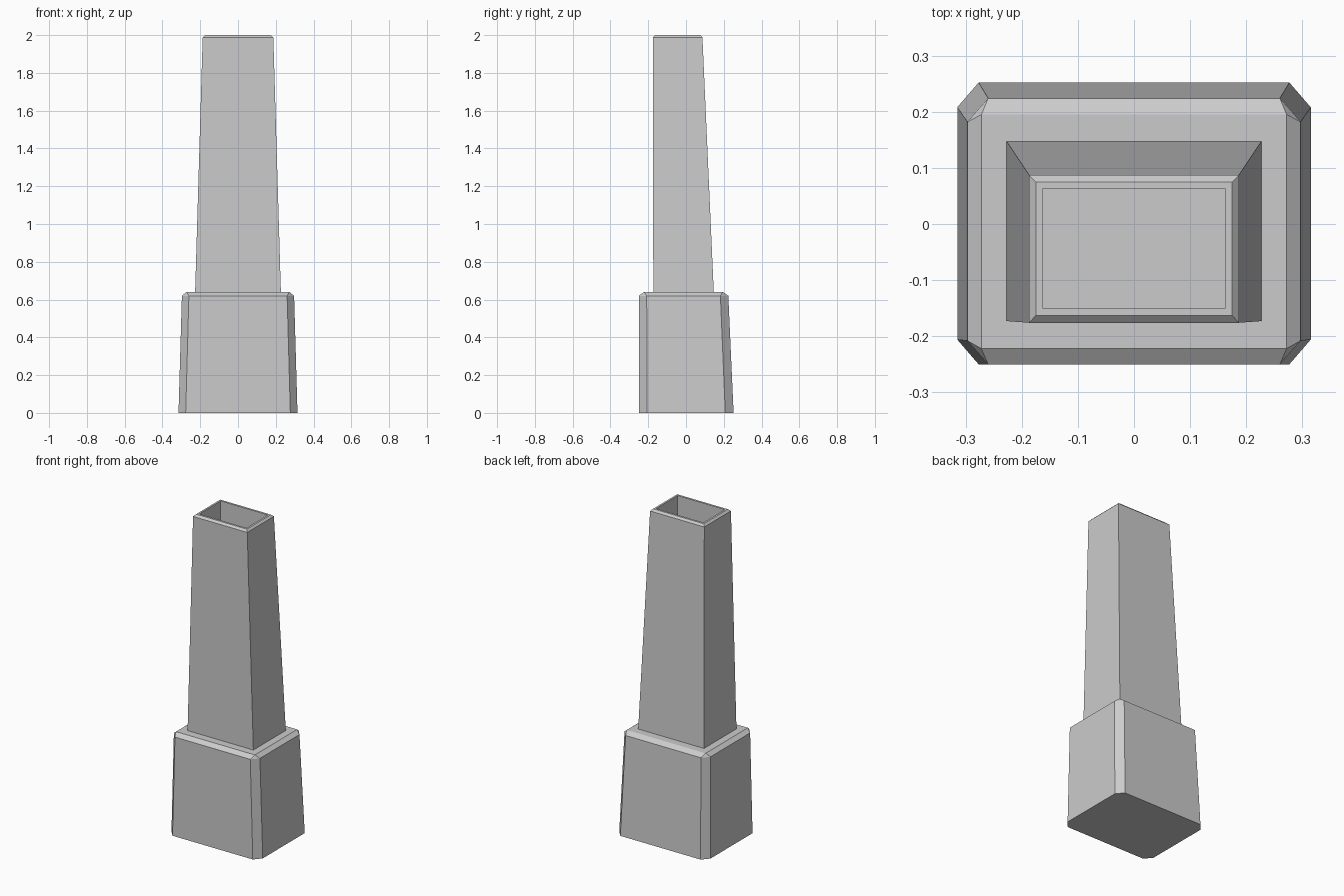
import bpy, bmesh

if "Cube" in bpy.data.objects:
    bpy.data.objects.remove(bpy.data.objects["Cube"])


def ring(z, x, y0, y1, cx=0.0, cy=0.0):
    """Rectangle loop with cut corners (cut sizes cx, cy)."""
    pts = [(-x + cx, y0), (x - cx, y0), (x, y0 + cy), (x, y1 - cy),
           (x - cx, y1), (-x + cx, y1), (-x, y1 - cy), (-x, y0 + cy)]
    return [(px, py, z) for px, py in pts]


def loft(name, rings):
    """Skin a stack of loops, cap both ends and merge collapsed corners."""
    bm = bmesh.new()
    loops = [[bm.verts.new(p) for p in r] for r in rings]
    for a, b in zip(loops, loops[1:]):
        for i in range(8):
            j = (i + 1) % 8
            bm.faces.new((a[i], a[j], b[j], b[i]))
    bm.faces.new(loops[0][::-1])
    bm.faces.new(loops[-1])
    bmesh.ops.remove_doubles(bm, verts=bm.verts, dist=0.0005)
    bmesh.ops.recalc_face_normals(bm, faces=bm.faces)
    mesh = bpy.data.meshes.new(name)
    bm.to_mesh(mesh)
    bm.free()
    obj = bpy.data.objects.new(name, mesh)
    bpy.context.collection.objects.link(obj)
    return obj


# Plinth: cut corners, tapered sides and back, bevelled top with square corners
loft("chimney_base", [
    ring(0.0, 0.315, -0.25, 0.252, 0.038, 0.044),
    ring(0.62, 0.297, -0.25, 0.224, 0.037, 0.042),
    ring(0.64, 0.272, -0.222, 0.195),
])

# Tapered stack: bevelled rim, then the flue recess going back down
loft("chimney_stack", [
    ring(0.64, 0.227, -0.173, 0.147),
    ring(1.988, 0.187, -0.176, 0.087),
    ring(2.0, 0.175, -0.163, 0.075),
    ring(2.0, 0.163, -0.15, 0.062),
    ring(1.75, 0.163, -0.15, 0.062),
])
